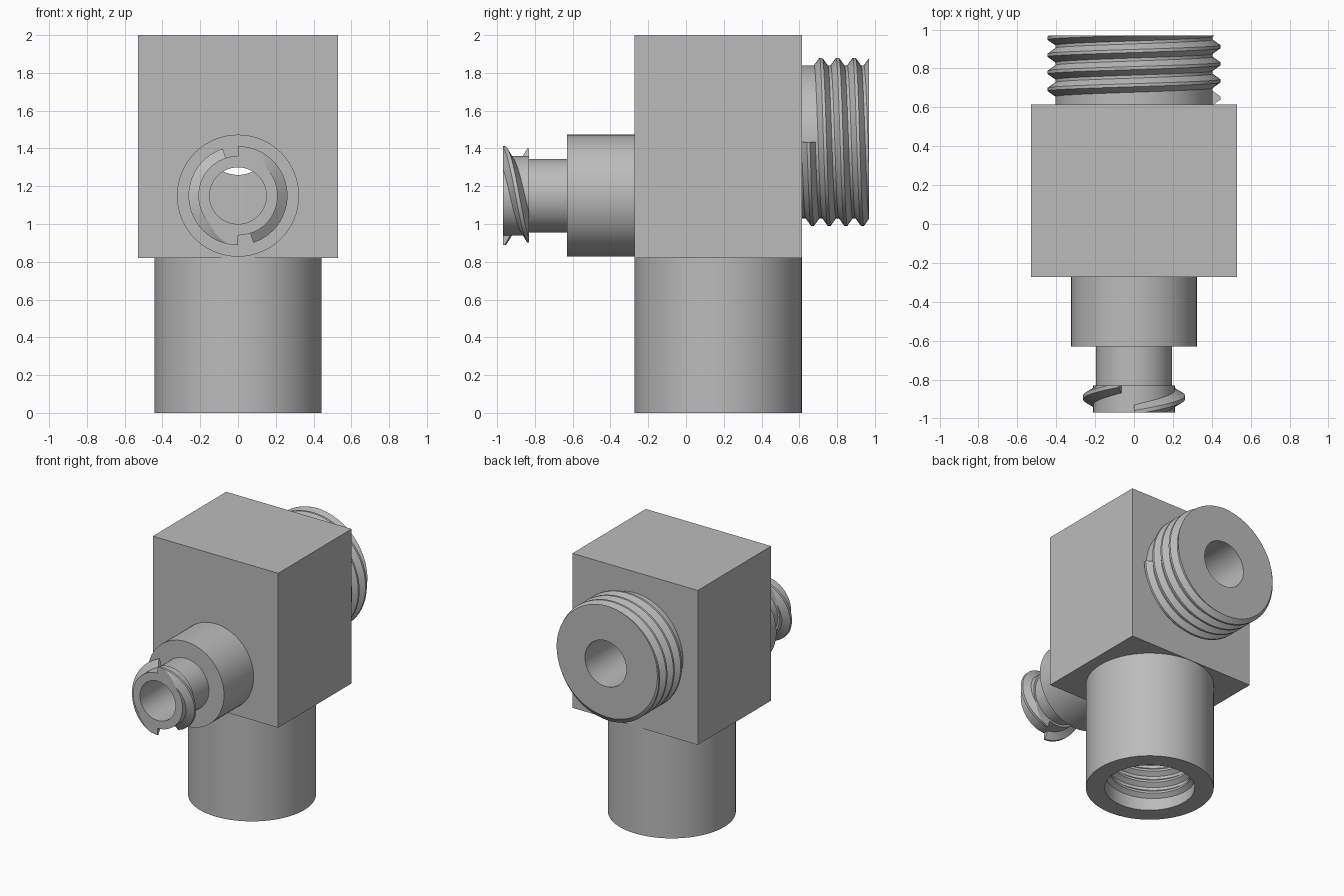
import bpy, bmesh
from math import pi, cos, sin, radians, ceil
from mathutils import Matrix, Vector

if "Cube" in bpy.data.objects:
    bpy.data.objects.remove(bpy.data.objects["Cube"], do_unlink=True)

# One plain grey for the whole fitting
GREY = (0.5, 0.5, 0.5, 1)
grey = bpy.data.materials.new("plain grey")
grey.use_nodes = True
grey.diffuse_color = GREY
grey.node_tree.nodes["Principled BSDF"].inputs["Base Color"].default_value = GREY

# Axes: each maps local z onto the part's own direction
AXIS_Y = 0.17                       # y position of the vertical axis
UP = Matrix.Translation((0, AXIS_Y, 0))
TURN = Matrix.Rotation(-pi / 2, 4, "X")
FRONT = Matrix.Translation((0, 0, 1.15)) @ TURN
REAR = Matrix.Translation((0, 0, 1.435)) @ TURN


def finish(name, bm, matrix=Matrix()):
    bmesh.ops.transform(bm, matrix=matrix, verts=bm.verts)
    bmesh.ops.recalc_face_normals(bm, faces=bm.faces)
    mesh = bpy.data.meshes.new(name)
    bm.to_mesh(mesh)
    bm.free()
    mesh.materials.append(grey)
    obj = bpy.data.objects.new(name, mesh)
    bpy.context.collection.objects.link(obj)
    return obj


def box(name, low, high):
    bm = bmesh.new()
    bmesh.ops.create_cube(bm, size=1)
    low, high = Vector(low), Vector(high)
    place = Matrix.Translation((low + high) / 2) @ Matrix.Diagonal((*(high - low), 1))
    return finish(name, bm, place)


def cylinder(name, axis, radius, start, end, sides=64):
    bm = bmesh.new()
    bmesh.ops.create_cone(bm, cap_ends=True, segments=sides, radius1=radius,
                          radius2=radius, depth=end - start)
    return finish(name, bm, axis @ Matrix.Translation((0, 0, (start + end) / 2)))


def thread(name, axis, root, crest, base_half, crest_half, pitch, turns,
           start, angle=0, low=None, high=None):
    """Helical ridge, trimmed flat at the low and high planes."""
    bm = bmesh.new()
    steps = ceil(turns * 64)
    profile = [(root, -base_half), (crest, -crest_half),
               (crest, crest_half), (root, base_half)]
    rings = []
    for i in range(steps + 1):
        turn = turns * i / steps
        a = angle + turn * 2 * pi
        z = start + turn * pitch
        rings.append([bm.verts.new((r * cos(a), r * sin(a), z + dz))
                      for r, dz in profile])
    for a, b in zip(rings, rings[1:]):
        for k in range(4):
            n = (k + 1) % 4
            bm.faces.new((a[k], a[n], b[n], b[k]))
    bm.faces.new(rings[0])
    bm.faces.new(rings[-1])
    for level, way in ((low, -1), (high, 1)):
        if level is None:
            continue
        cut = bmesh.ops.bisect_plane(bm, geom=bm.verts[:] + bm.edges[:] + bm.faces[:],
                                     plane_co=(0, 0, level), plane_no=(0, 0, way),
                                     clear_outer=True)
        rim = [e for e in cut["geom_cut"] if isinstance(e, bmesh.types.BMEdge)]
        bmesh.ops.holes_fill(bm, edges=rim)
    return finish(name, bm, axis)


# Solid parts
block = box("block", (-0.53, -0.272, 0.82), (0.53, 0.615, 2.0))
socket = cylinder("lower_socket", UP, 0.443, 0, 0.82)
boss = cylinder("front_boss", FRONT, 0.323, -0.63, -0.272)
neck = cylinder("front_neck", FRONT, 0.195, -0.83, -0.63)
tip = cylinder("front_tip", FRONT, 0.21, -0.97, -0.83)
spigot = cylinder("rear_spigot", REAR, 0.405, 0.615, 0.97)

# Bores
front_bore = cylinder("front_bore_cutter", FRONT, 0.15, -1.1, 0.32)
rear_bore = cylinder("rear_bore_cutter", REAR, 0.175, 0.02, 1.1)
socket_bore = cylinder("socket_bore_cutter", UP, 0.312, -0.1, 0.62)
passage = cylinder("passage_cutter", UP, 0.152, 0.5, 1.435)
cuts = {block: (front_bore, rear_bore, passage), socket: (socket_bore, passage),
        boss: (front_bore,), neck: (front_bore,), tip: (front_bore,),
        spigot: (rear_bore,)}
for part, cutters in cuts.items():
    for cutter in cutters:
        mod = part.modifiers.new("bore", "BOOLEAN")
        mod.operation = "DIFFERENCE"
        mod.solver = "EXACT"
        mod.object = cutter
    graph = bpy.context.evaluated_depsgraph_get()
    bored = bpy.data.meshes.new_from_object(part.evaluated_get(graph))
    part.modifiers.clear()
    part.data = bored
for cutter in (front_bore, rear_bore, socket_bore, passage):
    bpy.data.objects.remove(cutter, do_unlink=True)

# Threads: outside the rear spigot, inside the socket, two lugs on the tip
rear_thread = thread("rear_thread", REAR, 0.4, 0.445, 0.04, 0.008, 0.088, 4.2,
                     0.648, high=0.97)
socket_thread = thread("socket_thread", UP, 0.316, 0.28, 0.036, 0.008, 0.088, 5.6,
                       0.07, low=0.03, high=0.62)
lugs = [thread(f"lock_lug_{side}", FRONT, 0.2, 0.262, 0.045, 0.01, 0.311, 0.45,
               -0.97, angle=radians(turn), low=-0.97, high=-0.83)
        for side, turn in (("left", -90), ("right", 90))]

# Smooth round walls, crisp edges
bpy.ops.object.select_all(action="DESELECT")
for obj in [*cuts, rear_thread, socket_thread, *lugs]:
    obj.select_set(True)
bpy.context.view_layer.objects.active = block
bpy.ops.object.shade_smooth_by_angle(angle=radians(25))
